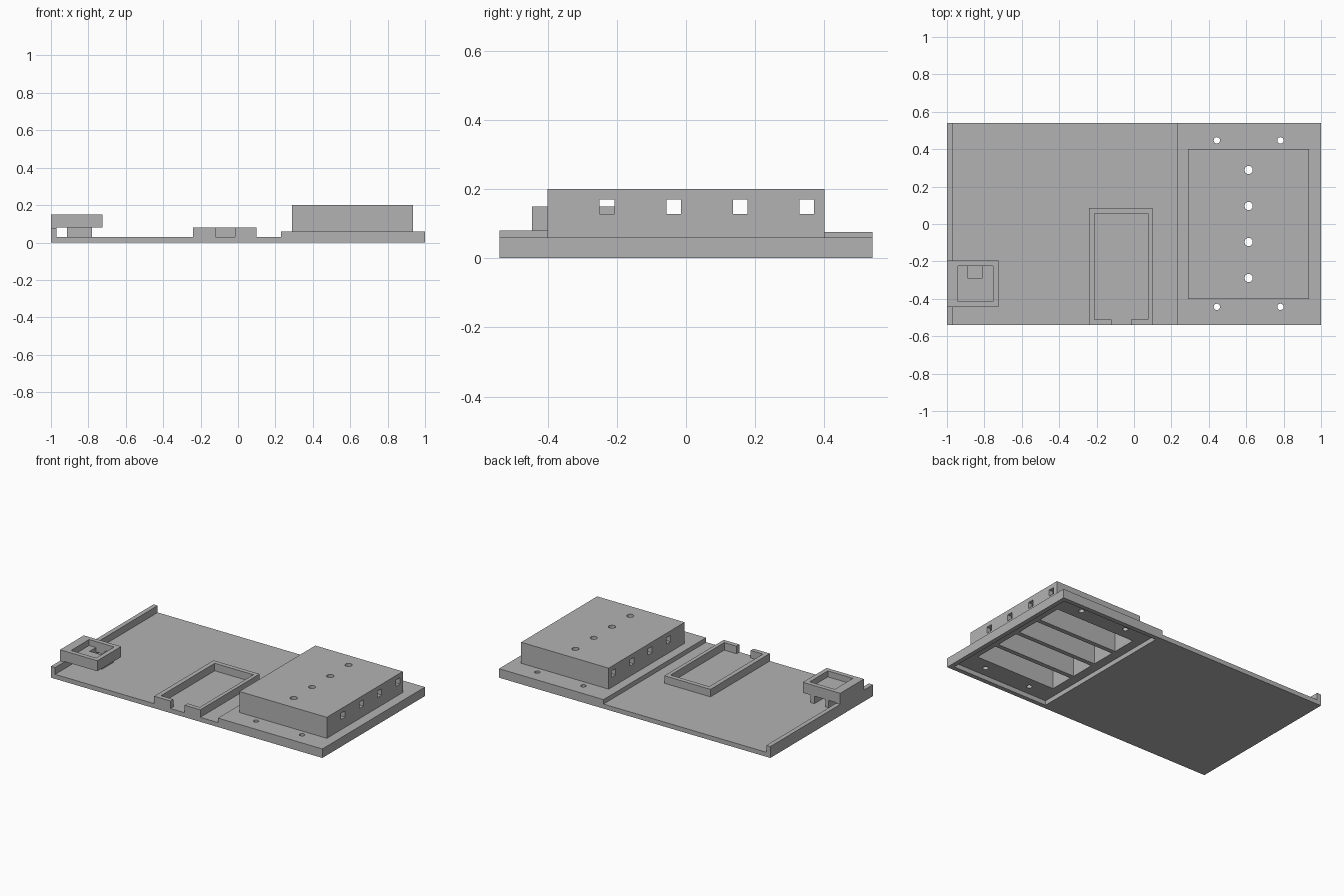
import bpy
import bmesh
from mathutils import Matrix, Vector

if "Cube" in bpy.data.objects:
    bpy.data.objects.remove(bpy.data.objects["Cube"], do_unlink=True)

grey = bpy.data.materials.new("plain grey")
grey.use_nodes = True
colour = (0.45, 0.45, 0.45, 1)
grey.diffuse_color = colour
grey.node_tree.nodes["Principled BSDF"].inputs["Base Color"].default_value = colour


def make_object(name, bm):
    mesh = bpy.data.meshes.new(name)
    bm.to_mesh(mesh)
    bm.free()
    mesh.materials.append(grey)
    obj = bpy.data.objects.new(name, mesh)
    bpy.context.scene.collection.objects.link(obj)
    return obj


def box(name, x, y, z):
    """Box from (low, high) ranges along each axis."""
    bm = bmesh.new()
    size = [r[1] - r[0] for r in (x, y, z)]
    centre = Vector([(r[0] + r[1]) / 2 for r in (x, y, z)])
    bmesh.ops.create_cube(bm, size=1, matrix=Matrix.Translation(centre) @ Matrix.Diagonal((*size, 1)))
    return make_object(name, bm)


def drill(x, y, radius):
    """Vertical cutter for a round through hole."""
    bm = bmesh.new()
    bmesh.ops.create_cone(bm, cap_ends=True, segments=24, radius1=radius, radius2=radius,
                          depth=1, matrix=Matrix.Translation((x, y, 0)))
    return make_object("drill_cutter", bm)


def combine(obj, others, operation):
    """Boolean the helpers into obj, bake the result and delete the helpers."""
    for other in others:
        other.hide_render = True
        mod = obj.modifiers.new("bool", "BOOLEAN")
        mod.operation, mod.solver, mod.object = operation, "EXACT", other
    graph = bpy.context.evaluated_depsgraph_get()
    graph.update()
    mesh = bpy.data.meshes.new_from_object(obj.evaluated_get(graph))
    obj.modifiers.clear()
    obj.data = mesh
    mesh.name = obj.name
    for other in others:
        bpy.data.objects.remove(other, do_unlink=True)


WALL = 0.03
HALF = 0.54     # half depth of the whole plate
STEP = 0.23     # where the thick section begins
RIM = 0.08      # top of the low walls

# Thin base plate and its edge lip
box("base_plate", (-1, STEP), (-HALF, HALF), (0, WALL))
box("edge_lip", (-1, -1 + WALL), (-HALF, HALF), (WALL, 0.076))

# Open tray with a slot in its front wall
tray = box("tray_wall", (-0.24, 0.10), (-HALF, 0.085), (WALL, RIM))
combine(tray, [
    box("cutter", (-0.21, 0.075), (-0.51, 0.055), (0, 1)),
    box("cutter", (-0.12, -0.015), (-0.6, -0.45), (0, 1)),
], "DIFFERENCE")

# Small raised cup on a U-shaped stem that opens to the back
cup = box("cup", (-1, -0.725), (-0.445, -0.195), (RIM, 0.15))
combine(cup, [
    box("cutter", (-0.94, -0.755), (-0.415, -0.225), (0.11, 1)),
    box("cutter", (-0.89, -0.81), (-0.29, -0.225), (0, 1)),
], "DIFFERENCE")
stem = box("cup_stem", (-0.915, -0.78), (-0.32, -0.195), (WALL, RIM))
combine(stem, [box("cutter", (-0.89, -0.81), (-0.29, 0), (0, 1))], "DIFFERENCE")
box("cup_bracket", (-1, -1 + WALL), (-0.445, -0.195), (0.076, RIM))

# Thick section with the tall housing, hollow from below
housing = box("housing", (STEP, 1), (-HALF, HALF), (0, 0.06))
combine(housing, [box("upper", (0.29, 0.935), (-0.4, 0.4), (0.02, 0.2))], "UNION")
cutters = [box("cutter", (STEP + WALL, 1 - WALL), (-0.51, 0.51), (-1, WALL))]
bay = (0.8 - 5 * WALL) / 4
for i in range(4):
    low = -0.4 + WALL + i * (bay + WALL)
    high = low + bay
    # Bay, side windows and vent hole
    cutters.append(box("cutter", (0.32, 0.905), (low, high), (-0.5, 0.17)))
    cutters.append(box("cutter", (0.2, 1.1), (high - 0.042, high), (0.128, 0.17)))
    cutters.append(drill(0.613, (low + high) / 2, 0.022))
# Screw holes at the corners
for x in (0.443, 0.783):
    for y in (-0.443, 0.447):
        cutters.append(drill(x, y, 0.017))
combine(housing, cutters, "DIFFERENCE")
